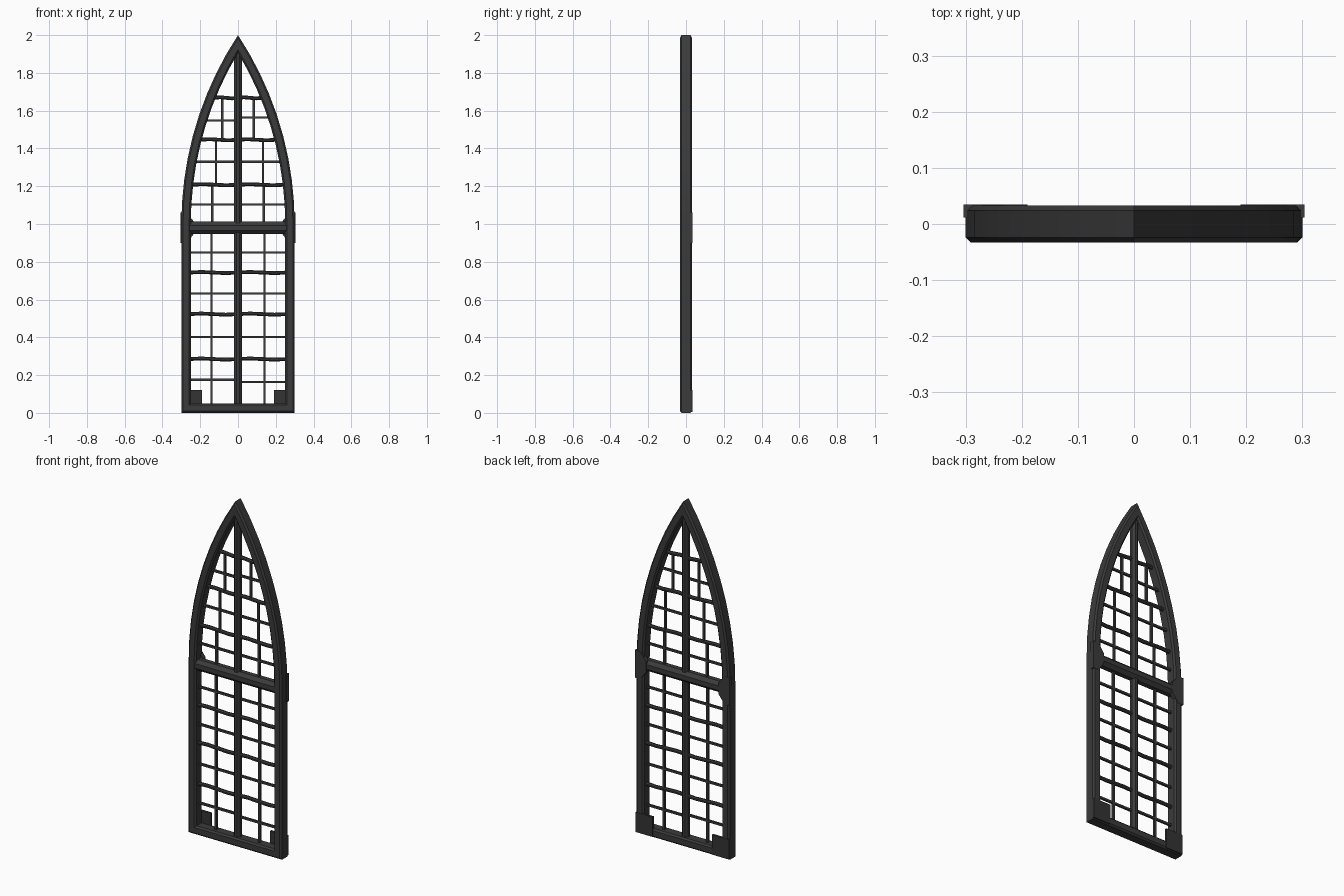
import bpy
import bmesh
from math import acos, cos, sin, pi, sqrt
from mathutils import Vector

cube = bpy.data.objects.get("Cube")
if cube:
    bpy.data.objects.remove(cube, do_unlink=True)

HALF = 0.3                       # half width of the window
SPRING = 1.0                     # height where the arch starts
RADIUS = (HALF ** 2 + 1) / (2 * HALF)
CENTRE = HALF - RADIUS           # arch centre for the +x side
FRAME_W, FRAME_D = 0.05, 0.033


def make_material(name, rgb):
    m = bpy.data.materials.new(name)
    m.use_nodes = True
    colour = (*rgb, 1)
    m.diffuse_color = colour
    m.node_tree.nodes["Principled BSDF"].inputs["Base Color"].default_value = colour
    return m


iron = make_material("dark iron", (0.043, 0.043, 0.043))
plate_iron = make_material("darker plate iron", (0.034, 0.034, 0.034))


def finish(name, bm, mat, smooth=None):
    bmesh.ops.recalc_face_normals(bm, faces=bm.faces)
    mesh = bpy.data.meshes.new(name)
    bm.to_mesh(mesh)
    bm.free()
    mesh.materials.append(mat)
    ob = bpy.data.objects.new(name, mesh)
    bpy.context.collection.objects.link(ob)
    if smooth:
        bpy.ops.object.select_all(action="DESELECT")
        ob.select_set(True)
        bpy.context.view_layer.objects.active = ob
        bpy.ops.object.shade_smooth_by_angle(angle=smooth)
    return ob


def outline(inset, steps=9):
    """Lancet outline moved inwards by inset, as (x, z) pairs."""
    r = RADIUS - inset
    top = acos(-CENTRE / r)
    side = [(HALF - inset, inset)]
    side += [(CENTRE + r * cos(top * i / steps), SPRING + r * sin(top * i / steps))
             for i in range(steps + 1)]
    return side + [(-x, z) for x, z in reversed(side[:-1])]


def inner_x(z, inset=FRAME_W - 0.008):
    if z <= SPRING:
        return HALF - inset
    return CENTRE + sqrt((RADIUS - inset) ** 2 - (z - SPRING) ** 2)


def rod(name, a, b, width, depth, sides=8, mat=iron, bend=0.0):
    """Bar from a to b in the window plane, with an optional slight sag."""
    a, b = Vector((a[0], 0, a[1])), Vector((b[0], 0, b[1]))
    along = (b - a).normalized()
    across = along.cross(Vector((0, 1, 0)))
    bm = bmesh.new()
    rings = []
    stations = 5 if bend else 2
    scale = 1 / cos(pi / sides)
    for s in range(stations):
        t = s / (stations - 1)
        mid = a.lerp(b, t) + across * bend * sin(2 * pi * t)
        ring = []
        for k in range(sides):
            ang = 2 * pi * (k + 0.5) / sides
            p = mid + across * (width / 2 * scale * cos(ang))
            p.y += depth / 2 * scale * sin(ang)
            ring.append(bm.verts.new(p))
        rings.append(ring)
    for lo, hi in zip(rings, rings[1:]):
        for k in range(sides):
            j = (k + 1) % sides
            bm.faces.new((lo[k], lo[j], hi[j], hi[k]))
    bm.faces.new(rings[0])
    bm.faces.new(rings[-1])
    return finish(name, bm, mat)


def plate(name, points, y0, y1, mat=plate_iron):
    """Flat plate cut from an (x, z) profile."""
    bm = bmesh.new()
    face = bm.faces.new([bm.verts.new((x, y0, z)) for x, z in points])
    out = bmesh.ops.extrude_face_region(bm, geom=[face])
    verts = [g for g in out["geom"] if isinstance(g, bmesh.types.BMVert)]
    bmesh.ops.translate(bm, verts=verts, vec=(0, y1 - y0, 0))
    return finish(name, bm, mat)


# Outer frame: chamfered section carried around the lancet outline
c = 0.009
section = [(0, c - FRAME_D), (c, -FRAME_D), (FRAME_W - c, -FRAME_D), (FRAME_W, c - FRAME_D)]
section += [(t, -y) for t, y in reversed(section)]
bm = bmesh.new()
loops = [[bm.verts.new((x, y, z)) for x, z in outline(t)] for t, y in section]
for i, loop in enumerate(loops):
    nxt = loops[(i + 1) % len(loops)]
    for k in range(len(loop)):
        j = (k + 1) % len(loop)
        bm.faces.new((loop[k], loop[j], nxt[j], nxt[k]))
finish("outer_frame", bm, iron, smooth=0.3)

# Central mullion and heavy transom
rod("central_mullion", (0, 0.03), (0, 1.94), 0.04, 0.04)
rod("transom", (-0.26, 0.98), (0.26, 0.98), 0.064, 0.064)

# Glazing bars on each half
HEAVY = (0.285, 0.523, 0.743, 1.208, 1.446, 1.668)
FINE = (0.402, 0.632, 0.849, 1.103, 1.33)
for label, s in (("left", 1), ("right", -1)):
    for n, z in enumerate(HEAVY):
        rod(f"{label}_heavy_bar_{n + 1}", (0, z), (s * inner_x(z), z),
            0.02, 0.02, bend=0.003)
    ends = (0.164, 1.564) if s > 0 else (0.175, 1.548)
    for n, z in enumerate(sorted(FINE + ends)):
        rod(f"{label}_fine_bar_{n + 1}", (0, z), (s * inner_x(z), z), 0.012, 0.012, 4)
    # Upright fine bars step inwards as the arch narrows
    uprights = ((0.14, 0.04, 0.96), (0.136, 1.0, 1.208),
                (0.132 if s > 0 else 0.116, 1.208, 1.446), (0.083, 1.446, 1.668))
    for n, (x, z0, z1) in enumerate(uprights):
        rod(f"{label}_upright_bar_{n + 1}", (s * x, z0), (s * x, z1), 0.012, 0.012, 4)

    # Corner plate at the foot, on the back of the frame
    foot = [(0.19, 0.005), (0.3, 0.005), (0.3, 0.12), (0.19, 0.12)]
    plate(f"{label}_foot_plate", [(s * x, z) for x, z in foot], 0.022, 0.035)

    # Gusset where the transom meets the frame
    gusset = [(0.304, 0.9), (0.304, 1.06), (0.27, 1.06), (0.232, 1.01),
              (0.232, 0.95), (0.27, 0.9)]
    plate(f"{label}_transom_gusset", [(s * x, z) for x, z in gusset], 0.012, 0.035, iron)
